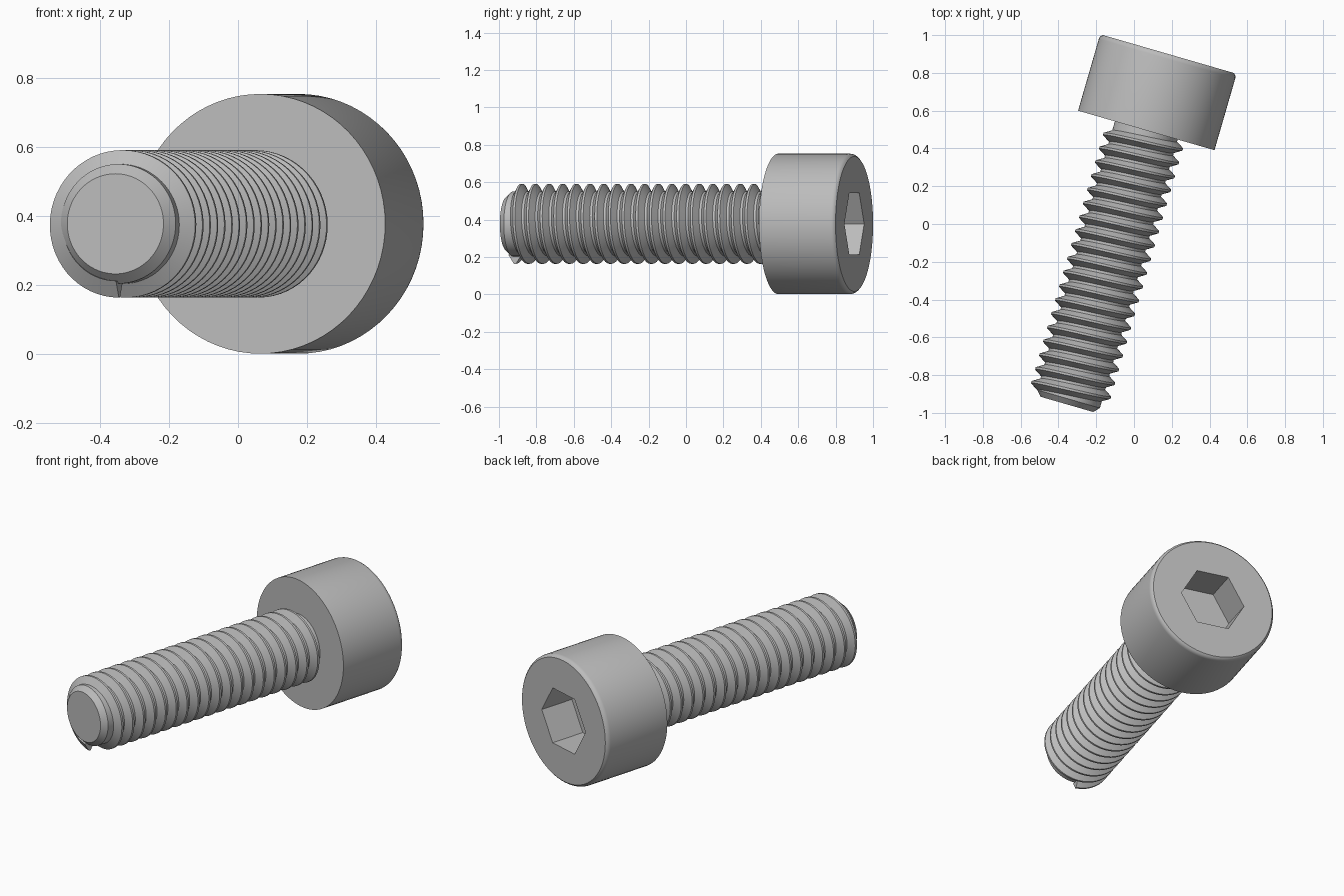
import bpy, bmesh
from math import sin, cos, pi, radians
from mathutils import Matrix, Vector

cube = bpy.data.objects.get("Cube")
if cube:
    bpy.data.objects.remove(cube, do_unlink=True)

steel = bpy.data.materials.new("grey steel")
steel.use_nodes = True
GREY = (0.5, 0.5, 0.5, 1)
steel.diffuse_color = GREY
steel.node_tree.nodes["Principled BSDF"].inputs["Base Color"].default_value = GREY

# Local z runs along the screw from tip to head; local y points down
TILT = radians(16.15)
TIP = Vector((-0.355, -0.955, 0.377))
side = Vector((cos(TILT), -sin(TILT), 0))
axis = Vector((sin(TILT), cos(TILT), 0))
PLACE = Matrix((side, Vector((0, 0, -1)), axis)).transposed().to_4x4()
PLACE.translation = TIP

SEGS = 72
SHANK = 1.51          # tip to underside of head
HEAD_R = 0.376
CREST_R = 0.2135
CORE_R = 0.173
PITCH = 0.076


def loft(name, sections):
    """Skin a list of closed sections with equal counts, capping both ends."""
    bm = bmesh.new()
    loops = [[bm.verts.new(p) for p in section] for section in sections]
    for a, b in zip(loops, loops[1:]):
        for i in range(len(a)):
            j = (i + 1) % len(a)
            bm.faces.new((a[i], a[j], b[j], b[i]))
    bm.faces.new(loops[0][::-1])
    bm.faces.new(loops[-1])
    bmesh.ops.recalc_face_normals(bm, faces=bm.faces)
    mesh = bpy.data.meshes.new(name)
    bm.to_mesh(mesh)
    bm.free()
    mesh.materials.append(steel)
    obj = bpy.data.objects.new(name, mesh)
    bpy.context.collection.objects.link(obj)
    obj.matrix_world = PLACE
    bpy.ops.object.select_all(action='DESELECT')
    obj.select_set(True)
    bpy.context.view_layer.objects.active = obj
    bpy.ops.object.shade_smooth_by_angle(angle=radians(25))
    return obj


def ring(radius, z, hexagonal=False):
    points = []
    for i in range(SEGS):
        a = 2 * pi * i / SEGS
        r = radius
        if hexagonal:
            r *= cos(pi / 6) / cos(a % (pi / 3) - pi / 6)
        points.append((r * cos(a), r * sin(a), z))
    return points


# Head with rounded rim and hexagonal socket
FILLET = 0.03
SOCKET_R = 0.19
rim = [ring(HEAD_R - FILLET * (1 - cos(a)), SHANK + 0.395 + FILLET * sin(a))
       for a in (radians(d) for d in (0, 20, 40, 60))]
top = rim[-1][0][2]
loft("head", [ring(HEAD_R, SHANK)] + rim + [
    ring(SOCKET_R, top, True), ring(SOCKET_R, top - 0.21, True)])

# Core of the shank with chamfered tip
loft("shank_core", [ring(0.145, 0), ring(CORE_R, 0.03), ring(CORE_R, SHANK + 0.01)])

# Right-handed thread starting underneath the tip
TURNS, STEPS = 19, 60
profile = [(CORE_R - 0.008, -0.036), (CREST_R, -0.006),
           (CREST_R, 0.006), (CORE_R - 0.008, 0.036)]
sections = []
for i in range(TURNS * STEPS + 1):
    turn = i / STEPS
    a = pi / 2 + 2 * pi * turn
    z = 0.042 + PITCH * turn
    sections.append([(r * cos(a), r * sin(a), z + dz) for r, dz in profile])
loft("thread", sections)
